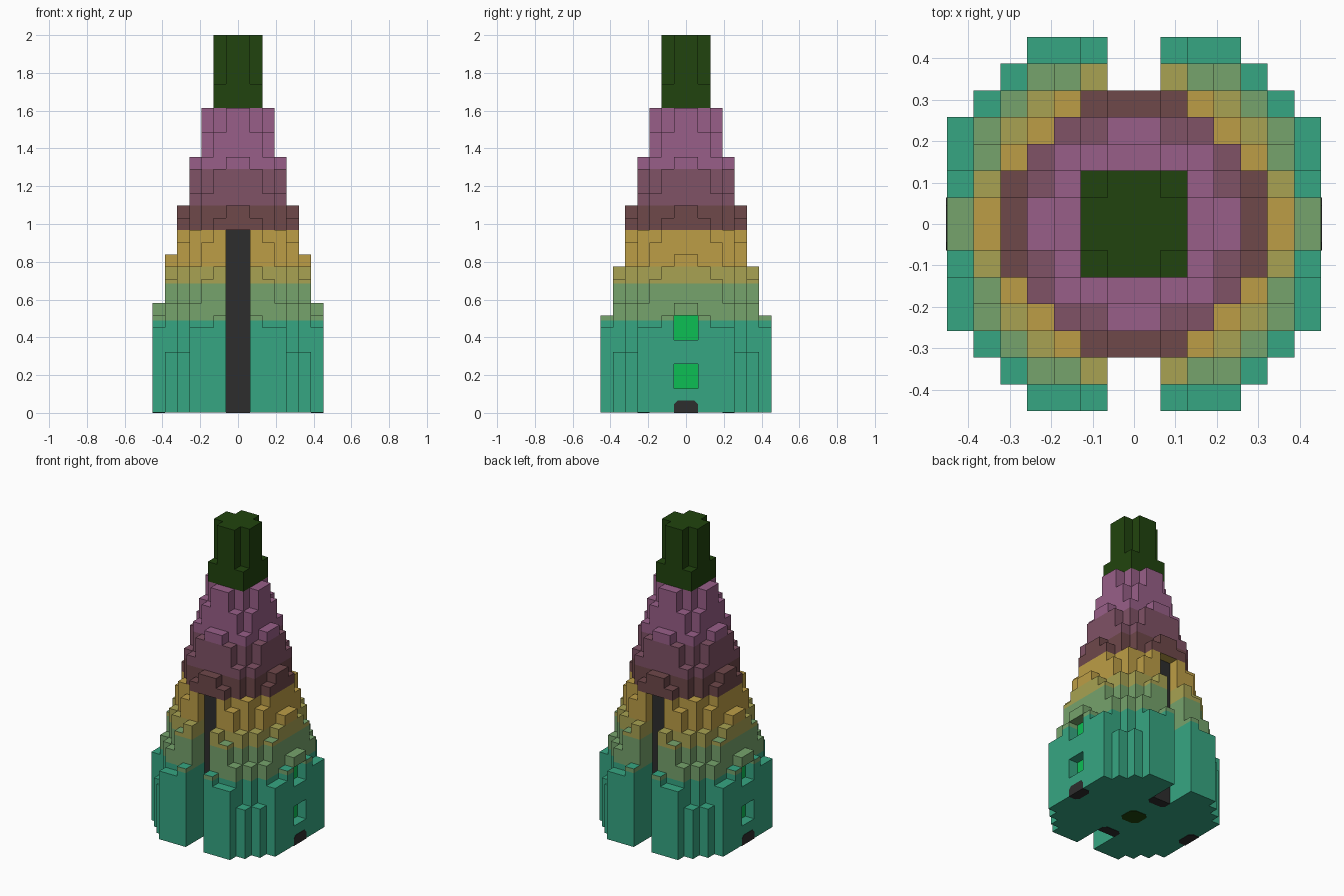
import bpy, bmesh
from mathutils import Vector

cube = bpy.data.objects.get("Cube")
if cube:
    bpy.data.objects.remove(cube, do_unlink=True)

U = 2 / 31      # block size
LIFT = 0.002    # base clearance for the painted plates


def material(name, rgb):
    lin = [(c / 255 / 12.92) if c < 11 else ((c / 255 + 0.055) / 1.055) ** 2.4 for c in rgb]
    mat = bpy.data.materials.new(name)
    mat.use_nodes = True
    mat.diffuse_color = (*lin, 1)
    mat.node_tree.nodes["Principled BSDF"].inputs["Base Color"].default_value = (*lin, 1)
    return mat


# Colour bands: upper limit in blocks, name, colour
BANDS = [
    (7.57, "teal", (54, 166, 130)),
    (10.6, "sage", (118, 163, 108)),
    (12, "olive", (168, 162, 82)),
    (15, "gold", (188, 157, 70)),
    (17, "brown", (110, 72, 74)),
    (20, "plum", (128, 82, 102)),
    (25, "violet", (152, 95, 136)),
    (31, "dark green", (33, 68, 14)),
]
MATS = [material(name, rgb) for _, name, rgb in BANDS]
MATS += [material("charcoal", (45, 45, 45)), material("bright green", (12, 191, 84))]
CHARCOAL, BRIGHT = 8, 9

# Column heights by distance from the centre: row = larger index, column = smaller
HEIGHTS = [
    [31],
    [31, 27],
    [25, 23, 21],
    [21, 20, 18, 15],
    [17, 16, 14, 12, 9],
    [13, 12, 11, 9, 5],
    [9, 8, 7, 7],
]
LEVELS = sorted(list(range(32)) + [7.57, 10.6])


def in_window(z):
    return 2 < z < 4 or 6 < z < 8


def solid(x, y, z):
    """Is there material at this point (block units)?"""
    i, j = int(abs(x)), int(abs(y))
    big, small = max(i, j), min(i, j)
    if z < 0 or big > 6 or small >= len(HEIGHTS[big]):
        return False
    if i == 0 and j >= 4 and z < 15:          # front and back slots
        return False
    if i == 6 and j == 0 and in_window(z):    # side windows
        return False
    return z < HEIGHTS[big][small]


def colour(centre, normal):
    x, y, z = centre
    if abs(normal.y) > 0.5 and abs(x) < 1 and abs(abs(y) - 4) < 0.01 and z < 15:
        return CHARCOAL
    if abs(normal.x) > 0.5 and abs(y) < 1 and abs(abs(x) - 6) < 0.01 and in_window(z):
        return BRIGHT
    if normal.z > 0.5:
        z -= 0.5
    return next(n for n, band in enumerate(BANDS) if z < band[0] + 0.001)


def finish(name, bm):
    mesh = bpy.data.meshes.new(name)
    bm.to_mesh(mesh)
    bm.free()
    for mat in MATS:
        mesh.materials.append(mat)
    bpy.context.collection.objects.link(bpy.data.objects.new(name, mesh))


def tier(name, low, high):
    """Skin the exposed block faces between two heights."""
    bm = bmesh.new()
    axes = [Vector((1, 0, 0)), Vector((0, 1, 0)), Vector((0, 0, 1))]
    spans = [(a, b) for a, b in zip(LEVELS, LEVELS[1:]) if low <= a < high]
    for z0, z1 in spans:
        for x in range(-7, 7):
            for y in range(-7, 7):
                c = Vector((x + 0.5, y + 0.5, (z0 + z1) / 2))
                if not solid(*c):
                    continue
                half = Vector((0.5, 0.5, (z1 - z0) / 2))
                for a in range(3):
                    for side in (-1, 1):
                        n = axes[a] * side
                        if solid(*(c + n * (half[a] + 0.01))):
                            continue
                        centre = c + n * half[a]
                        p = axes[(a + 1) % 3] * half[(a + 1) % 3]
                        q = axes[(a + 2) % 3] * half[(a + 2) % 3] * side
                        corners = [centre - p - q, centre + p - q, centre + p + q, centre - p + q]
                        verts = [bm.verts.new((v.x * U, v.y * U, max(v.z * U, LIFT))) for v in corners]
                        bm.faces.new(verts).material_index = colour(centre, n)
    bmesh.ops.remove_doubles(bm, verts=bm.verts, dist=0.0005)
    bmesh.ops.dissolve_limit(bm, angle_limit=0.01, verts=bm.verts, edges=bm.edges,
                             delimit={'MATERIAL'})
    finish(name, bm)


def plate(name, outline, origin, u, v, depth, mat):
    """Thin painted plate from a 2D outline on the axes u, v."""
    bm = bmesh.new()
    u, v, origin = Vector(u), Vector(v), Vector(origin)
    face = bm.faces.new([bm.verts.new((origin + u * a + v * b) * U) for a, b in outline])
    out = bmesh.ops.extrude_face_region(bm, geom=[face])
    moved = [g for g in out["geom"] if isinstance(g, bmesh.types.BMVert)]
    bmesh.ops.translate(bm, verts=moved, vec=depth)
    bmesh.ops.recalc_face_normals(bm, faces=bm.faces)
    for f in bm.faces:
        f.material_index = mat
    finish(name, bm)


# Stepped tower
tier("lower_tower", 0, 15)
tier("upper_tower", 15, 25)
tier("spire", 25, 31)

# Chamfered charcoal ports at the foot of each side and slot
PORT = [(-1, 0), (1, 0), (1, 0.7), (0.7, 1), (-0.7, 1), (-1, 0.7)]
for side, label in ((1, "left"), (-1, "right")):
    plate(label + "_port", PORT, (side * 7, 0, 0), (0, 1, 0), (0, 0, 1),
          (side * 0.002, 0, 0), CHARCOAL)
    plate(label + "_port_floor", PORT, (side * 7, 0, 0), (0, 1, 0), (-side, 0, 0),
          (0, 0, 0.004), CHARCOAL)
for side, label in ((1, "back"), (-1, "front")):
    plate(label + "_slot_floor", PORT, (0, side * 4, 0), (1, 0, 0), (0, -side, 0),
          (0, 0, 0.004), CHARCOAL)

# Chamfered patch under the core
PATCH = [(-1, -0.6), (-0.6, -1), (0.6, -1), (1, -0.6), (1, 0.6), (0.6, 1), (-0.6, 1), (-1, 0.6)]
plate("core_patch", PATCH, (0, 0, 0), (1, 0, 0), (0, 1, 0), (0, 0, 0.004), 7)
